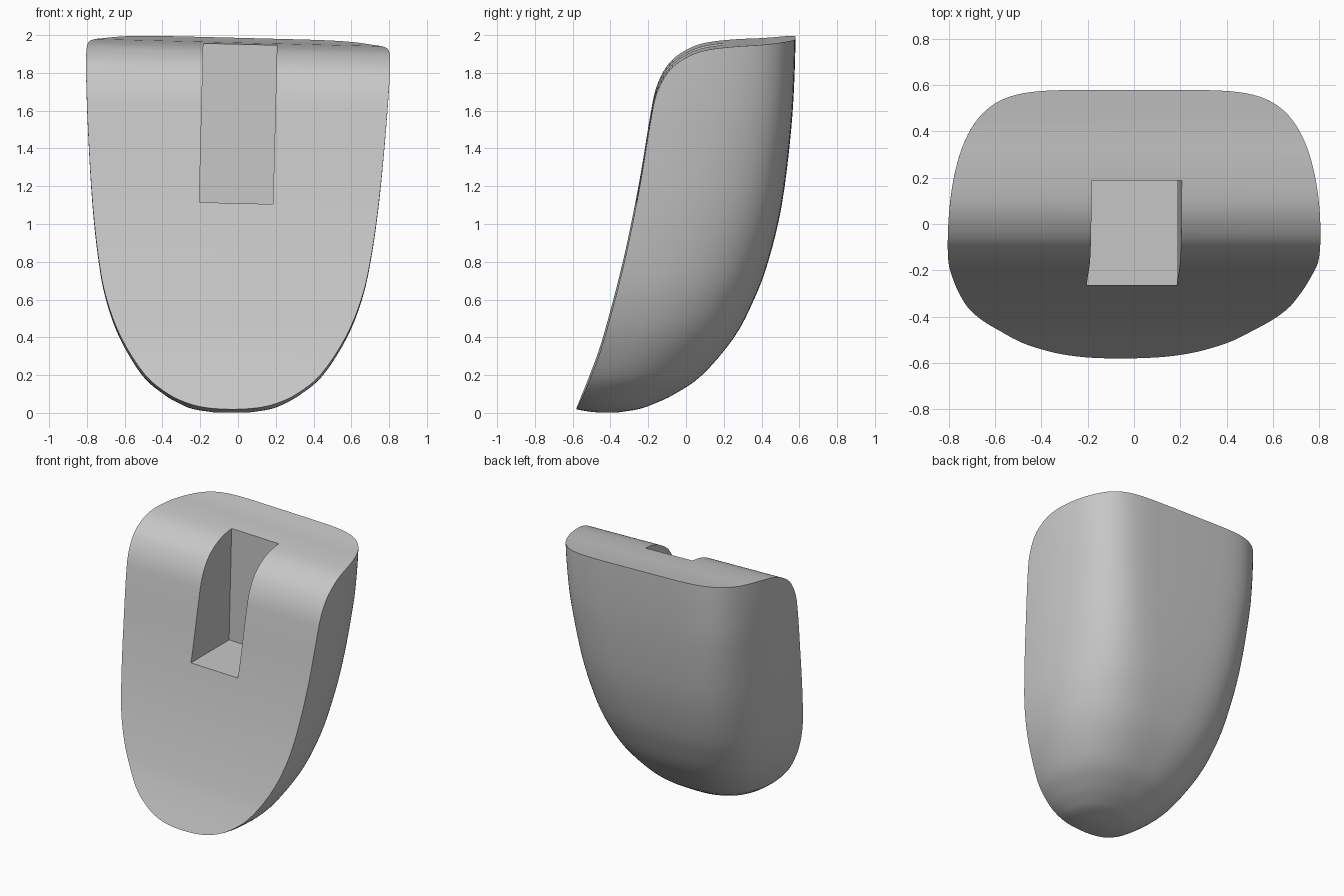
import bpy, bmesh, math
from mathutils import Vector, Matrix

old = bpy.data.objects.get("Cube")
if old:
    bpy.data.objects.remove(old, do_unlink=True)

TILT = math.radians(1.45)


def smooth_path(knots, steps):
    """Catmull-Rom curve through knots of any dimension."""
    pts = [Vector(k) for k in knots]
    pts = [pts[0] * 2 - pts[1]] + pts + [pts[-1] * 2 - pts[-2]]
    out = []
    for a, b, c, d in zip(pts, pts[1:], pts[2:], pts[3:]):
        for i in range(steps):
            t = i / steps
            out.append((b * 2 + (c - a) * t + (a * 2 - b * 5 + c * 4 - d) * t ** 2
                        + (b * 3 - a - c * 3 + d) * t ** 3) / 2)
    return out + [pts[-2]]


def make_object(name, bm):
    bmesh.ops.recalc_face_normals(bm, faces=bm.faces)
    mesh = bpy.data.meshes.new(name)
    bm.to_mesh(mesh)
    bm.free()
    obj = bpy.data.objects.new(name, mesh)
    bpy.context.collection.objects.link(obj)
    return obj


def spow(v, e):
    return math.copysign(abs(v) ** e, v)


def boolean(target, cutter, operation):
    mod = target.modifiers.new(operation, 'BOOLEAN')
    mod.operation, mod.solver, mod.object = operation, 'EXACT', cutter
    bpy.context.view_layer.objects.active = target
    bpy.ops.object.modifier_apply(modifier=mod.name)
    bpy.data.objects.remove(cutter, do_unlink=True)


# Rounded shell lofted through sections: (height, half width, back y, widest y)
SECTIONS = [
    (0.002, 0.09, -0.365, -0.42), (0.02, 0.205, -0.25, -0.42),
    (0.05, 0.28, -0.165, -0.415), (0.1, 0.365, -0.06, -0.4),
    (0.2, 0.48, 0.085, -0.35), (0.4, 0.603, 0.255, -0.29),
    (0.6, 0.678, 0.36, -0.26), (0.8, 0.72, 0.435, -0.24),
    (1.1, 0.758, 0.507, -0.2), (1.5, 0.789, 0.557, -0.16),
    (1.85, 0.806, 0.577, -0.12), (2.15, 0.807, 0.58, -0.1)]
AROUND = 144
bm = bmesh.new()
rings = []
for z, width, back, mid in smooth_path(SECTIONS, 4):
    ex = 2.2 + 3.8 * min(1, z / 1.6)
    front = min(1.2, 1.42 * z ** 0.55)
    lean = 0.018 * (z - 1.8)
    ring = []
    for i in range(AROUND):
        a = 2 * math.pi * i / AROUND
        c, s = math.cos(a), math.sin(a)
        if s >= 0:
            x, y = width * spow(c, 2 / ex), mid + (back - mid) * s ** (2 / 2.15)
        else:
            x, y = width * c, mid + front * s
        ring.append(bm.verts.new((x + lean, y, z)))
    rings.append(ring)
for low, high in zip(rings, rings[1:]):
    for i in range(AROUND):
        j = (i + 1) % AROUND
        bm.faces.new((low[i], low[j], high[j], high[i]))
bm.faces.new(rings[0])
bm.faces.new(rings[-1])
shell = make_object("rounded_shell", bm)

# Front and top surface: a profile swept across the width, slightly tilted
PROFILE = [(-0.63, -0.1), (-0.58, 0.02), (-0.505, 0.2), (-0.435, 0.4), (-0.33, 0.8),
           (-0.248, 1.2), (-0.19, 1.55), (-0.155, 1.71), (-0.09, 1.83),
           (0, 1.9), (0.1, 1.938), (0.25, 1.957), (0.42, 1.967), (0.58, 1.985), (0.8, 2.01)]
outline = [tuple(p) for p in smooth_path(PROFILE, 5)] + [(0.8, -0.1)]
bm = bmesh.new()
face = bm.faces.new([bm.verts.new((-1.2, y, z)) for y, z in outline])
swept = bmesh.ops.extrude_face_region(bm, geom=[face])["geom"]
bmesh.ops.translate(bm, verts=[v for v in swept if isinstance(v, bmesh.types.BMVert)],
                    vec=(2.4, 0, 0))
bmesh.ops.rotate(bm, verts=bm.verts, cent=(0, 0, 0), matrix=Matrix.Rotation(TILT, 3, 'Y'))
boolean(shell, make_object("front_cutter", bm), 'INTERSECT')

# Rectangular pocket open to the front and top
bm = bmesh.new()
bmesh.ops.create_cube(bm, size=1)
bmesh.ops.scale(bm, verts=bm.verts, vec=(0.39, 1.0, 1.2))
bmesh.ops.translate(bm, verts=bm.verts, vec=(0, 0.187 - 0.5, 1.11 + 0.6))
bmesh.ops.rotate(bm, verts=bm.verts, cent=(0, 0, 1.5), matrix=Matrix.Rotation(TILT, 3, 'Y'))
boolean(shell, make_object("pocket_cutter", bm), 'DIFFERENCE')

# Plain grey finish
grey = bpy.data.materials.new("plain_grey")
grey.use_nodes = True
colour = (0.57, 0.57, 0.57, 1)
grey.diffuse_color = colour
grey.node_tree.nodes["Principled BSDF"].inputs["Base Color"].default_value = colour
shell.data.materials.clear()
shell.data.materials.append(grey)

bpy.ops.object.select_all(action='DESELECT')
shell.select_set(True)
bpy.context.view_layer.objects.active = shell
bpy.ops.object.shade_smooth_by_angle(angle=math.radians(35))
